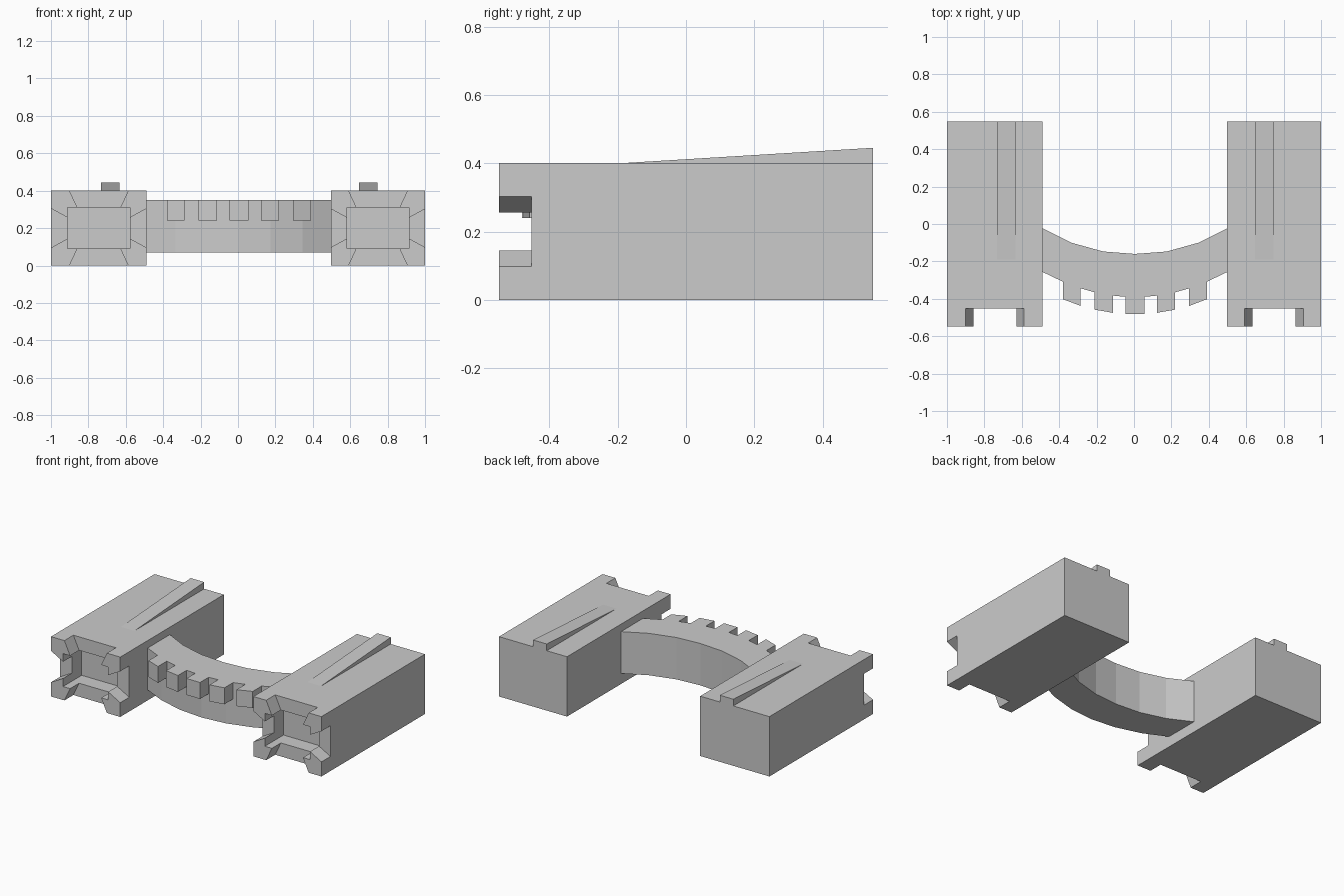
import bpy, bmesh
from mathutils import Vector

if "Cube" in bpy.data.objects:
    bpy.data.objects.remove(bpy.data.objects["Cube"])


def prism(name, profile, axis, a, b, cutter=False):
    """Extrude a 2D profile along an axis from a to b."""
    def place(p, t):
        return {'x': (t, p[0], p[1]), 'y': (p[0], t, p[1]), 'z': (p[0], p[1], t)}[axis]
    bm = bmesh.new()
    face = bm.faces.new([bm.verts.new(place(p, a)) for p in profile])
    ext = bmesh.ops.extrude_face_region(bm, geom=[face])
    moved = [v for v in ext['geom'] if isinstance(v, bmesh.types.BMVert)]
    bmesh.ops.translate(bm, verts=moved, vec=Vector(place((0, 0), b - a)))
    bmesh.ops.recalc_face_normals(bm, faces=bm.faces)
    me = bpy.data.meshes.new(name)
    bm.to_mesh(me)
    bm.free()
    ob = bpy.data.objects.new(name, me)
    bpy.context.collection.objects.link(ob)
    if cutter:
        ob.hide_render = True
        ob.hide_set(True)
    return ob


def rect(x0, x1, z0, z1):
    return [(x0, z0), (x1, z0), (x1, z1), (x0, z1)]


# Side blocks with a pocket and flared cross slots in the front
for side, x0, x1, rail_x in (("left", -1.0, -0.488, -0.683), ("right", 0.497, 1.0, 0.697)):
    c = (x0 + x1) / 2
    block = prism(side + "_block", rect(x0, x1, 0, 0.4), 'y', -0.547, 0.547)
    pocket = prism(side + "_pocket_cutter", rect(c - 0.167, c + 0.167, 0.09, 0.31),
                   'y', -0.65, -0.35, True)
    tall = prism(side + "_tall_slot_cutter",
                 [(c - 0.199, -0.09), (c + 0.199, -0.09), (c + 0.115, 0.09), (c + 0.115, 0.31),
                  (c + 0.199, 0.49), (c - 0.199, 0.49), (c - 0.115, 0.31), (c - 0.115, 0.09)],
                 'y', -0.65, -0.452, True)
    wide = prism(side + "_wide_slot_cutter",
                 [(c - 0.34, 0.049), (c - 0.165, 0.145), (c + 0.165, 0.145), (c + 0.34, 0.049),
                  (c + 0.34, 0.351), (c + 0.165, 0.255), (c - 0.165, 0.255), (c - 0.34, 0.351)],
                 'y', -0.65, -0.452, True)
    for cutter in (pocket, tall, wide):
        mod = block.modifiers.new(cutter.name, 'BOOLEAN')
        mod.operation = 'DIFFERENCE'
        mod.solver = 'EXACT'
        mod.object = cutter

    # Rising wedge rail on top
    prism(side + "_rail", [(-0.19, 0.4), (0.547, 0.4), (0.547, 0.445)],
          'x', rail_x - 0.05, rail_x + 0.05)

# Curved bridge between the blocks
MID = 0.005
half = [(0.493, -0.023, -0.257), (0.34, -0.10, -0.33), (0.17, -0.147, -0.378)]
cols = [(-x, i, o) for x, i, o in half] + [(0, -0.16, -0.394)] + half[::-1]
inner = [(MID + x, i) for x, i, o in cols]
outer = [(MID + x, o) for x, i, o in cols]
prism("curved_bridge", inner + outer[::-1], 'z', 0.07, 0.35)

# Teeth along the front of the bridge
prism("tooth_middle", rect(MID - 0.05, MID + 0.05, -0.48, -0.38), 'z', 0.24, 0.35)
for s, label in ((-1, "left"), (1, "right")):
    for n, (xa, xb, base_a, base_b, tip_a, tip_b) in enumerate((
            (0.117, 0.215, -0.38, -0.355, -0.475, -0.458),
            (0.29, 0.385, -0.34, -0.30, -0.438, -0.402))):
        pts = [(xa, base_a), (xa, tip_a), (xb, tip_b), (xb, base_b)]
        prism(f"tooth_{label}_{n + 1}", [(MID + s * x, y) for x, y in pts], 'z', 0.24, 0.35)
